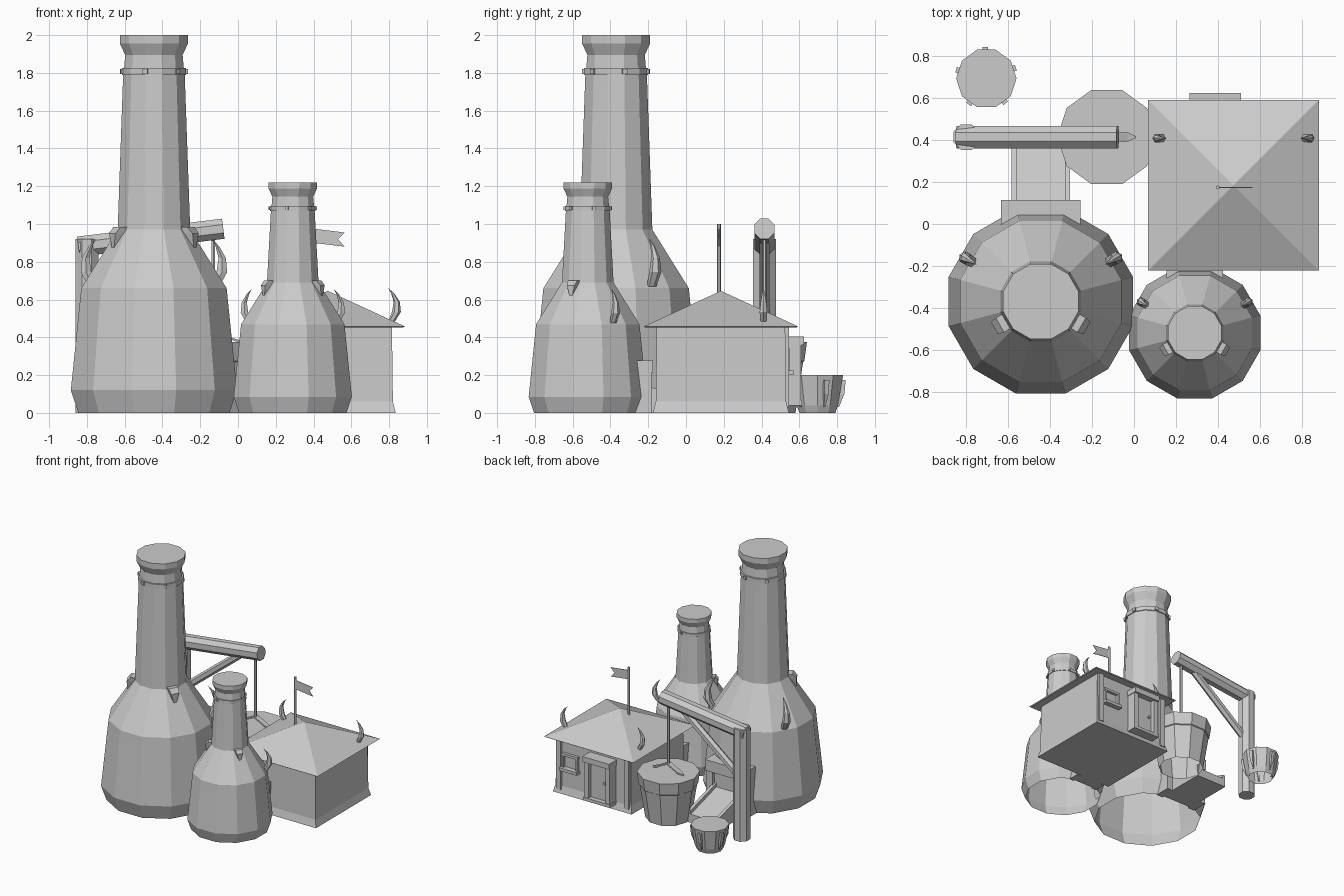
import bpy, bmesh, math
from mathutils import Vector, Matrix

cube = bpy.data.objects.get("Cube")
if cube:
    bpy.data.objects.remove(cube, do_unlink=True)

stone = bpy.data.materials.new("pale grey")
GREY = (0.6, 0.6, 0.6, 1)
stone.use_nodes = True
stone.diffuse_color = GREY
stone.node_tree.nodes["Principled BSDF"].inputs["Base Color"].default_value = GREY


def finish(name, bm):
    bmesh.ops.recalc_face_normals(bm, faces=bm.faces)
    mesh = bpy.data.meshes.new(name)
    bm.to_mesh(mesh)
    bm.free()
    mesh.materials.append(stone)
    ob = bpy.data.objects.new(name, mesh)
    bpy.context.collection.objects.link(ob)
    return ob


def loft(name, rings, cap_start=True, cap_end=True):
    """Skin a list of equally long point rings."""
    bm = bmesh.new()
    loops = [[bm.verts.new(p) for p in ring] for ring in rings]
    n = len(loops[0])
    for a, b in zip(loops, loops[1:]):
        for i in range(n):
            j = (i + 1) % n
            bm.faces.new((a[i], a[j], b[j], b[i]))
    if cap_start:
        bm.faces.new(loops[0][::-1])
    if cap_end:
        bm.faces.new(loops[-1])
    return finish(name, bm)


def lathe(name, centre, profile, sides, turn=0.5, cap_start=False):
    """Profile of (flat-to-centre radius, z) turned around a vertical axis."""
    rings = []
    for r, z in profile:
        r /= math.cos(math.pi / sides)
        angles = [(i + turn) * math.tau / sides for i in range(sides)]
        rings.append([(centre[0] + r * math.cos(a), centre[1] + r * math.sin(a), z)
                      for a in angles])
    return loft(name, rings, cap_start)


def box(name, x, y, z):
    """Box from its (min, max) on each axis."""
    return loft(name, [[(x[0], y[0], h), (x[1], y[0], h), (x[1], y[1], h), (x[0], y[1], h)]
                       for h in z])


def rod(name, a, b, r, sides=8):
    a, b = Vector(a), Vector(b)
    q = (b - a).to_track_quat('Z', 'Y')
    ring = [q @ Vector((r * math.cos(t), r * math.sin(t), 0))
            for t in [(i + 0.5) * math.tau / sides for i in range(sides)]]
    return loft(name, [[p + v for v in ring] for p in (a, b)])


def horn(name, base, angle, height):
    """Curved thorn that bulges outward and comes back to a point."""
    rot = Matrix.Rotation(angle, 3, 'Z')
    steps = [(0, 0, .1), (.16, .3, .13), (.17, .6, .09), (.05, .85, .045), (-.08, 1, .004)]
    rings = [[Vector(base) + rot @ Vector((out + r * math.cos(k), r * math.sin(k), up)) * height
              for k in [i * math.tau / 6 for i in range(6)]] for out, up, r in steps]
    return loft(name, rings)


def tower(prefix, cx, cy, s, neck):
    """Bottle shaped kiln; neck is the height of the neck ring."""
    foot = [(.40, 0), (.44, .12), (.39, .61), (.385, .66), (.192, .97)]
    top = [(.163, 0), (.17, 0), (.17, .035), (.158, .035), (.152, .105), (.18, .165), (.18, .21)]
    profile = [(r * s, z * s) for r, z in foot] + [(r * s, neck + z * s) for r, z in top]
    lathe(prefix + "_tower", (cx, cy), profile, 12)

    # shoulder thorns and neck buttresses
    for side, angle in (("left", math.radians(30)), ("right", math.radians(150))):
        d = Vector((math.cos(angle), math.sin(angle), 0))
        horn(f"{prefix}_{side}_thorn", Vector((cx, cy, .67 * s)) + d * .375 * s, angle, .25 * s)
        d.y = -d.y
        rot = Matrix.Rotation(-angle, 3, 'Z')
        rings = []
        for near, far, w, z in ((.23, .25, .008, .86), (.17, .255, .033, .95), (.17, .225, .04, .985)):
            rings.append([Vector((cx, cy, z * s)) + rot @ Vector(p) * s for p in
                          ((near, -w, 0), (far, -w, 0), (far, w, 0), (near, w, 0))])
        loft(f"{prefix}_{side}_buttress", rings)

    # small pegs around the neck ring
    for i in range(6):
        a = math.radians(15 + 60 * i)
        d = Vector((math.cos(a), math.sin(a), 0))
        p = Vector((cx, cy, neck + .018 * s)) + d * .165 * s
        rod(f"{prefix}_peg_{i}", p, p + d * .018 * s, .018 * s, 4)

    # furnace mouth with sloping chute at the back
    def bx(name, x, y, z):
        box(f"{prefix}_{name}", [cx + v * s for v in x], [cy + v * s for v in y], [v * s for v in z])
    bx("mouth_lintel", (-.19, .19), (.34, .485), (.30, .39))
    for m, side in ((-1, "right"), (1, "left")):
        bx(f"mouth_{side}_jamb", sorted((m * .19, m * .13)), (.34, .475), (0, .30))
    bx("mouth_back", (-.13, .13), (.36, .445), (0, .30))

    def wedge(name, x, lift):
        rings = []
        for v in x:
            rings.append([(cx + v * s, cy + y * s, z * s) for y, z in
                          ((.44, 0), (.78, 0), (.78, .07 + lift), (.44, .17 + lift))])
        loft(f"{prefix}_{name}", rings)
    wedge("chute", (-.12, .12), 0)
    wedge("chute_right_rail", (-.14, -.115), .03)
    wedge("chute_left_rail", (.115, .14), .03)


tower("tall", -.445, -.37, 1, 1.79)
tower("short", .29, -.52, .711, 1.07)

# house walls with flared footing, and hipped roof
hx, hy = .475, .185
lathe("house_walls", (hx, hy), [(.36, 0), (.345, .06), (.34, .455)], 4, cap_start=True)
lathe("roof", (hx, hy), [(.4, .452), (.408, .458), (.002, .645)], 4, cap_start=True)
for m, side in ((-1, "right"), (1, "left")):
    x = hx + m * .335
    horn(f"roof_{side}_thorn", (x, .41, .48), 0 if m > 0 else math.pi, .18)
    c = hx + m * .31
    box(f"back_{side}_post", (c - .022, c + .022), (.5, .545), (.03, .455))

# back doorway
for x0 in (.27, .465):
    box("door_jamb", (x0, x0 + .04), (.5, .61), (.05, .37))
box("door_lintel", (.265, .51), (.5, .625), (.36, .405))
box("door_step", (.265, .51), (.5, .615), (.04, .065))
box("door", (.3, .475), (.5, .575), (.05, .37))
rod("door_knob", (.335, .57, .21), (.335, .595, .21), .011, 6)

# back window
box("window_sill", (.6, .76), (.5, .57), (.2, .225))
box("window_lintel", (.605, .755), (.5, .55), (.32, .34))
for x0 in (.61, .735):
    box("window_side", (x0, x0 + .015), (.5, .548), (.225, .32))

# swallow-tailed flag
rod("flag_pole", (.4, .175, .58), (.4, .175, 1), .01, 6)
flag = [(.4, .9), (.565, .88), (.53, .92), (.565, .955), (.4, .975)]
loft("flag", [[(x, y, z) for x, z in flag] for y in (.173, .177)])

# crane
rod("crane_post", (-.8, .415, 0), (-.8, .415, .92), .066)
rod("crane_beam", (-.845, .415, .88), (-.078, .415, .975), .058)
rod("crane_brace", (-.79, .415, .5), (-.25, .415, .93), .03, 6)
rod("crane_rope", (-.13, .415, .44), (-.13, .415, .95), .011, 6)

# barrel hanging below the crane, with its lifting straps
lathe("barrel", (-.13, .415), [(.165, 0), (.205, .27), (.212, .275), (.225, .375)], 10, 0)
for m, side in ((-1, "right"), (1, "left")):
    rings = []
    for out, w, z in ((0, .022, .435), (.1, .022, .385), (.14, .004, .372)):
        rings.append([(-.13 + m * out, .415 + w * a, z + b) for a, b in
                      ((-1, 0), (1, 0), (1, .012), (-1, .012))])
    loft(f"strap_{side}", rings)

# ribbed tub
tx, ty = -.705, .695
lathe("tub", (tx, ty), [(.095, 0), (.11, .04), (.137, .2)], 10, 0)
for i in range(5):
    a = math.radians(20 + 72 * i)
    rot = Matrix.Rotation(a, 3, 'Z')
    rings = [[Vector((tx, ty, z)) + rot @ Vector(p) for p in
              ((r - .03, -w, 0), (r, -w, 0), (r, w, 0), (r - .03, w, 0))]
             for r, w, z in ((.115, .003, .03), (.143, .012, .1), (.15, .014, .175))]
    loft(f"tub_rib_{i}", rings)
